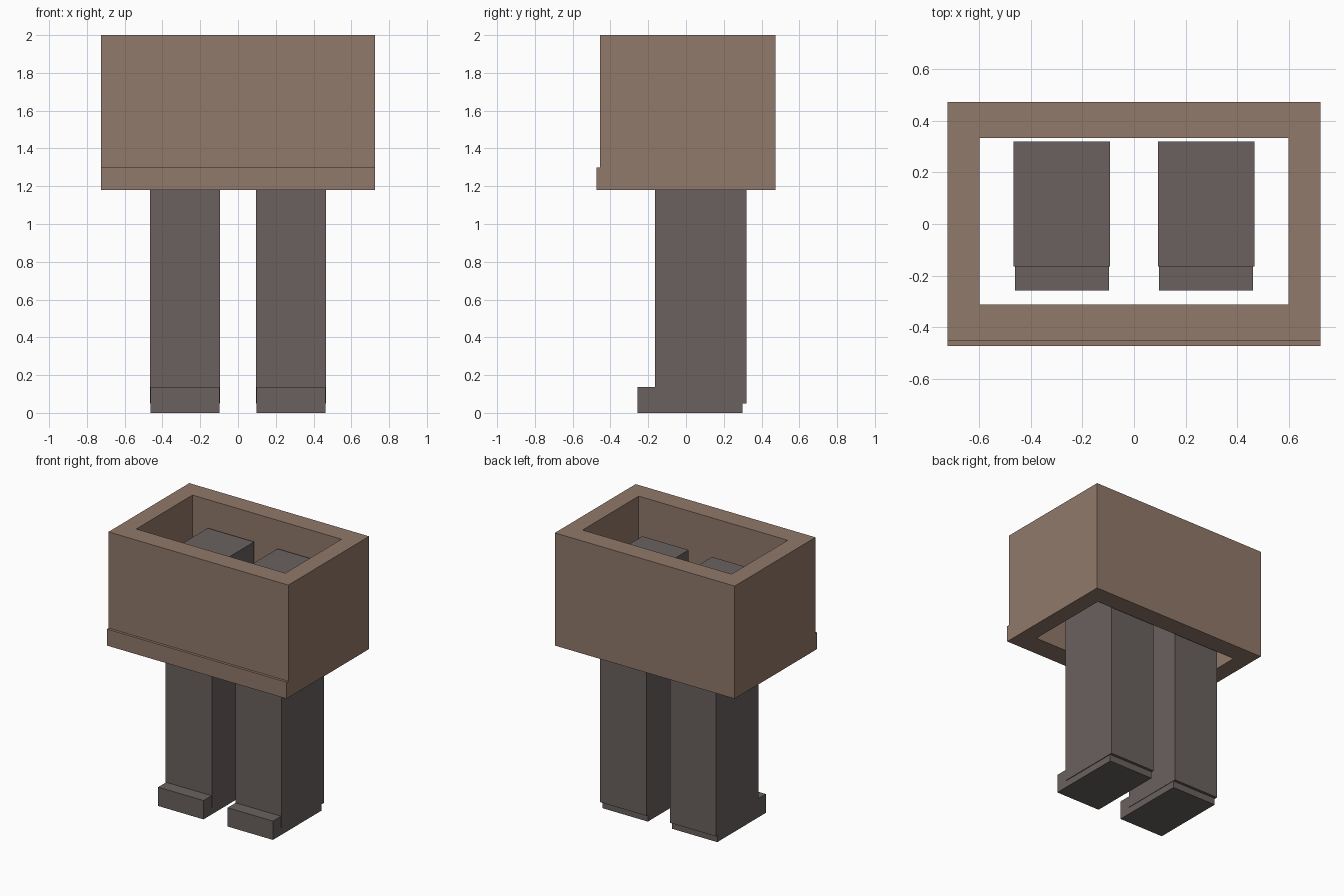
import bpy
import bmesh

default = bpy.data.objects.get("Cube")
if default:
    bpy.data.objects.remove(default, do_unlink=True)


def make_material(name, color):
    mat = bpy.data.materials.new(name)
    mat.use_nodes = True
    mat.diffuse_color = color
    mat.node_tree.nodes["Principled BSDF"].inputs["Base Color"].default_value = color
    return mat


brown = make_material("warm brown", (0.285, 0.192, 0.145, 1))
grey = make_material("dark warm grey", (0.142, 0.120, 0.114, 1))


def finish(name, bm, mat):
    bmesh.ops.recalc_face_normals(bm, faces=bm.faces[:])
    mesh = bpy.data.meshes.new(name)
    bm.to_mesh(mesh)
    bm.free()
    mesh.materials.append(mat)
    obj = bpy.data.objects.new(name, mesh)
    bpy.context.collection.objects.link(obj)
    return obj


def add_box(name, xs, ys, zs, mat):
    """Box spanning the given (min, max) range on each axis."""
    bm = bmesh.new()
    bmesh.ops.create_cube(bm, size=1)
    for v in bm.verts:
        v.co = [r[0] if c < 0 else r[1] for c, r in zip(v.co, (xs, ys, zs))]
    return finish(name, bm, mat)


def add_frame(name, outer, inner, zs, mat):
    """Open rectangular frame; outer and inner are (half width, front y, back y)."""
    bm = bmesh.new()
    loops = []
    for (w, front, back), z in ((outer, zs[0]), (outer, zs[1]), (inner, zs[1]), (inner, zs[0])):
        corners = ((-w, front), (w, front), (w, back), (-w, back))
        loops.append([bm.verts.new((x, y, z)) for x, y in corners])
    for i, loop in enumerate(loops):
        following = loops[(i + 1) % len(loops)]
        for j in range(4):
            k = (j + 1) % 4
            bm.faces.new((loop[j], loop[k], following[k], following[j]))
    return finish(name, bm, mat)


# Hollow body, open above and below, with a shallow ledge along its lower front
BOTTOM = 1.18
add_frame("body_shell", (0.724, -0.455, 0.474), (0.6, -0.313, 0.333), (BOTTOM, 2.0), brown)
add_box("front_ledge", (-0.724, 0.724), (-0.474, -0.455), (BOTTOM, 1.3), brown)

# Legs reaching up inside the body, each with a foot that projects forward
for side, s in (("left", 1), ("right", -1)):
    leg_x = sorted((s * 0.094, s * 0.467))
    foot_x = sorted((s * 0.097, s * 0.462))
    add_box(side + "_leg", leg_x, (-0.165, 0.32), (0.05, 1.8), grey)
    add_box(side + "_foot", foot_x, (-0.258, 0.3), (0, 0.137), grey)
